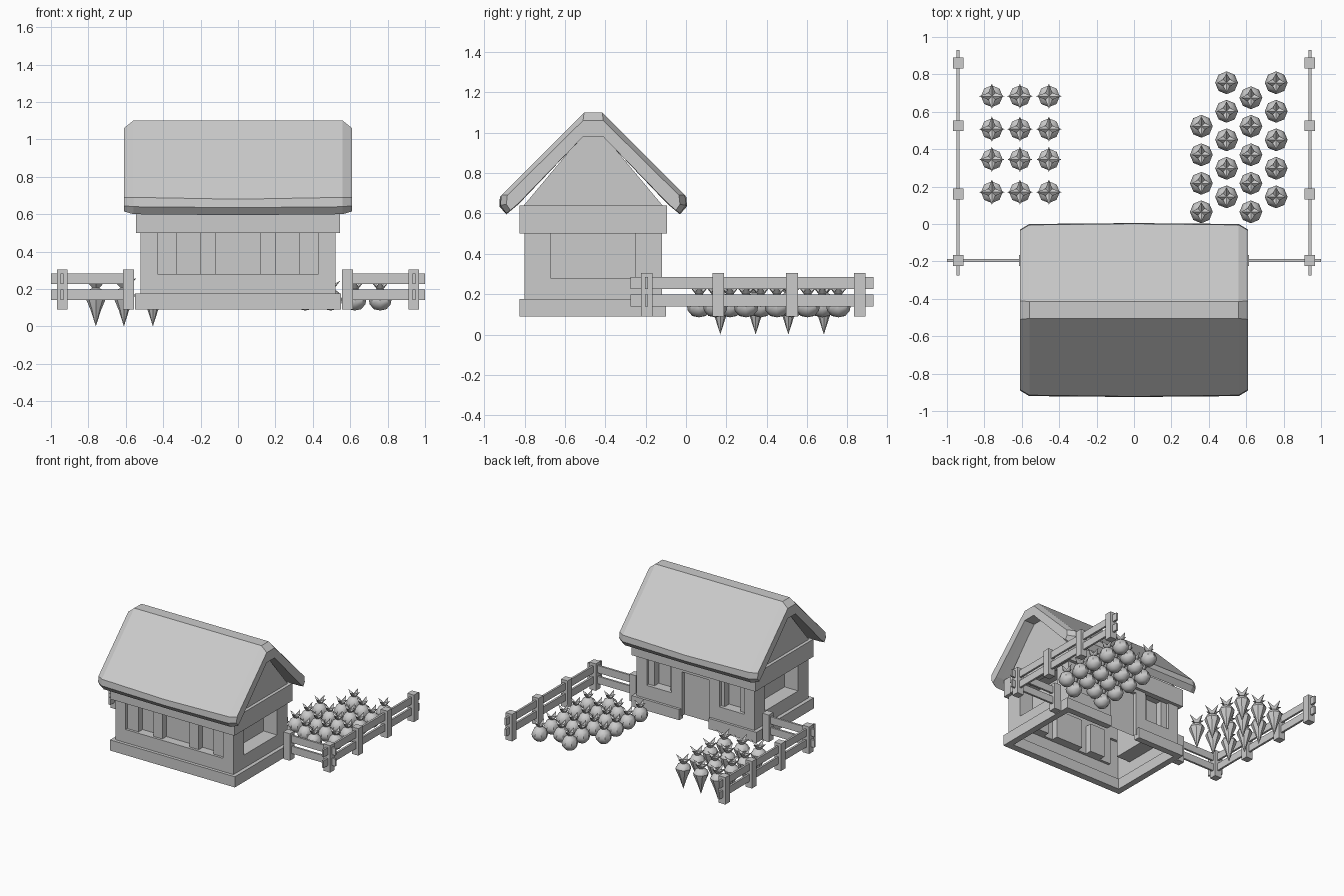
import bpy, bmesh, math

if "Cube" in bpy.data.objects:
    bpy.data.objects.remove(bpy.data.objects["Cube"])


def make(name, verts, faces, smooth=False):
    me = bpy.data.meshes.new(name)
    me.from_pydata(verts, [], faces)
    bm = bmesh.new()
    bm.from_mesh(me)
    bmesh.ops.recalc_face_normals(bm, faces=bm.faces)
    bm.to_mesh(me)
    bm.free()
    ob = bpy.data.objects.new(name, me)
    bpy.context.collection.objects.link(ob)
    if smooth:
        bpy.ops.object.select_all(action='DESELECT')
        ob.select_set(True)
        bpy.context.view_layer.objects.active = ob
        bpy.ops.object.shade_smooth_by_angle(angle=math.radians(40))
    return ob


def box(name, x0, x1, y0, y1, z0, z1):
    v = [(x, y, z) for x in (x0, x1) for y in (y0, y1) for z in (z0, z1)]
    f = [(0, 1, 3, 2), (4, 6, 7, 5), (0, 4, 5, 1), (2, 3, 7, 6), (0, 2, 6, 4), (1, 5, 7, 3)]
    return make(name, v, f)


def loft(name, sections, closed=True):
    n = len(sections[0])
    v = [p for s in sections for p in s]
    f = [(k * n + i, k * n + (i + 1) % n, (k + 1) * n + (i + 1) % n, (k + 1) * n + i)
         for k in range(len(sections) - 1) for i in range(n)]
    if closed:
        f += [tuple(range(n)), tuple(range(len(v) - n, len(v)))]
    return make(name, v, f)


def cut(ob, cutters):
    for c in cutters:
        m = ob.modifiers.new("cut", 'BOOLEAN')
        m.object, m.operation, m.solver = c, 'DIFFERENCE', 'EXACT'
    dg = bpy.context.evaluated_depsgraph_get()
    me = bpy.data.meshes.new_from_object(ob.evaluated_get(dg))
    ob.modifiers.clear()
    ob.data = me
    for c in cutters:
        bpy.data.objects.remove(c)


def open_ends(ob, lo, hi):
    # remove the floor and ceiling so that the shell is hollow
    bm = bmesh.new()
    bm.from_mesh(ob.data)
    bad = [f for f in bm.faces if abs(f.normal.z) > .9
           and (f.calc_center_median().z < lo + .005 or f.calc_center_median().z > hi - .005)]
    bmesh.ops.delete(bm, geom=bad, context='FACES')
    bm.to_mesh(ob.data)
    bm.free()


YC = -0.46

# Walls with recessed windows and door
walls = box("walls", -.52, .52, -.80, -.12, .12, .60)
cutters = [box("niche", -.43, .43, -.9, -.78, .28, .51)]
for a, b in ((-.33, -.20), (-.12, .12), (.20, .33)):
    cutters.append(box("window", a, b, -.9, -.73, .28, .51))
for s in (-1, 1):
    a, b = sorted((s * .40, s * .6))
    cutters.append(box("side_window", a, b, -.67, -.25, .28, .51))
    a, b = sorted((s * .21, s * .43))
    cutters.append(box("back_window", a, b, -.145, 0, .28, .51))
    a, b = sorted((s * .24, s * .38))
    cutters.append(box("back_pane", a, b, -.20, 0, .28, .51))
cutters.append(box("door_niche", -.12, .12, -.15, 0, .10, .47))
cut(walls, cutters)
open_ends(walls, .12, .60)

# Foundation ring, interrupted by the door
base = box("foundation", -.55, .55, -.825, -.10, .09, .175)
cut(base, [box("hollow", -.50, .50, -.77, -.15, 0, .3), box("gap", -.13, .13, -.2, 0, 0, .3)])

# Beam band under the roof
band = box("beam_band", -.545, .545, -.825, -.095, .50, .64)
cut(band, [box("hollow", -.50, .50, -.78, -.14, .4, .8)])

# Gable walls
for s in (-1, 1):
    tri = [(YC - .36, .62), (YC + .36, .62), (YC + .05, .99), (YC - .05, .99)]
    loft("gable", [[(s * .50, y, z) for y, z in tri], [(s * .52, y, z) for y, z in tri]])


# Roof: a thick folded shell with chamfered ends
def roof_section(x, half):
    pts = half + [(-u, z) for u, z in reversed(half)]
    return [(x, YC + u, z) for u, z in pts]


end = [(.05, .98), (.37, .65), (.41, .615), (.43, .645), (.425, .69), (.05, 1.06)]
full = [(.05, .98), (.37, .65), (.43, .60), (.46, .64), (.455, .69), (.045, 1.10)]
mid = [(.05, .98), (.37, .645), (.43, .595), (.465, .635), (.462, .68), (.045, 1.10)]
order = [(-.61, end), (-.56, full), (0, mid), (.56, full), (.61, end)]
# reorder so that the outline runs under the left half and back over the ridge
loft("roof", [roof_section(x, h) for x, h in order])


# Fences on both sides
for s in (-1, 1):
    posts = [(.94, y) for y in (-.195, .16, .525, .86)] + [(.585, -.195)]
    for px, py in posts:
        box("fence_post", s * px - .029, s * px + .029, py - .029, py + .029, .09, .305)
    for z in (.14, .226):
        box("side_rail", s * .94 - .008, s * .94 + .008, -.275, .93, z, z + .058)
        a, b = sorted((s * .56, s * 1.0))
        box("front_rail", a, b, -.203, -.187, z, z + .058)


# Vegetables: eight-sided root with a four-pointed crown of leaves
def vegetable(name, profile, tip, top):
    v, n = [(0, 0, profile[0])], 8
    rings = [(r, r, z, z) for r, z in profile[1:]]
    rings.append((tip, .026, top, top - .035))
    for ra, rb, za, zb in rings:
        for i in range(n):
            r, z = (ra, za) if i % 2 == 0 else (rb, zb)
            a = math.tau * i / n
            v.append((r * math.cos(a), r * math.sin(a), z))
    f = [(0, 1 + (i + 1) % n, 1 + i) for i in range(n)]
    for k in range(len(rings) - 1):
        for i in range(n):
            a, b = 1 + k * n + i, 1 + k * n + (i + 1) % n
            f.append((a, b, b + n, a + n))
    v.append((0, 0, top - .03))
    c, last = len(v) - 1, 1 + (len(rings) - 1) * n
    f += [(last + i, last + (i + 1) % n, c) for i in range(n)]
    return make(name, v, f, True)


def plant(ob, spots):
    ob.location = (*spots[0], 0)
    for x, y in spots[1:]:
        d = ob.copy()
        d.location = (x, y, 0)
        bpy.context.collection.objects.link(d)


carrot = vegetable("carrot", [0, (.027, .085), (.052, .145), (.058, .168), (.045, .192), (.018, .205)], .068, .26)
plant(carrot, [(x, y) for x in (-.76, -.61, -.455) for y in (.17, .345, .507, .683)])

turnip = vegetable("turnip", [.085, (.034, .092), (.056, .118), (.061, .145), (.046, .18), (.018, .20)], .052, .245)
spots = []
for x, y0, count in ((.36, .065, 4), (.495, .145, 5), (.625, .065, 5), (.76, .145, 5)):
    spots += [(x, y0 + .1525 * i) for i in range(count)]
plant(turnip, spots)
